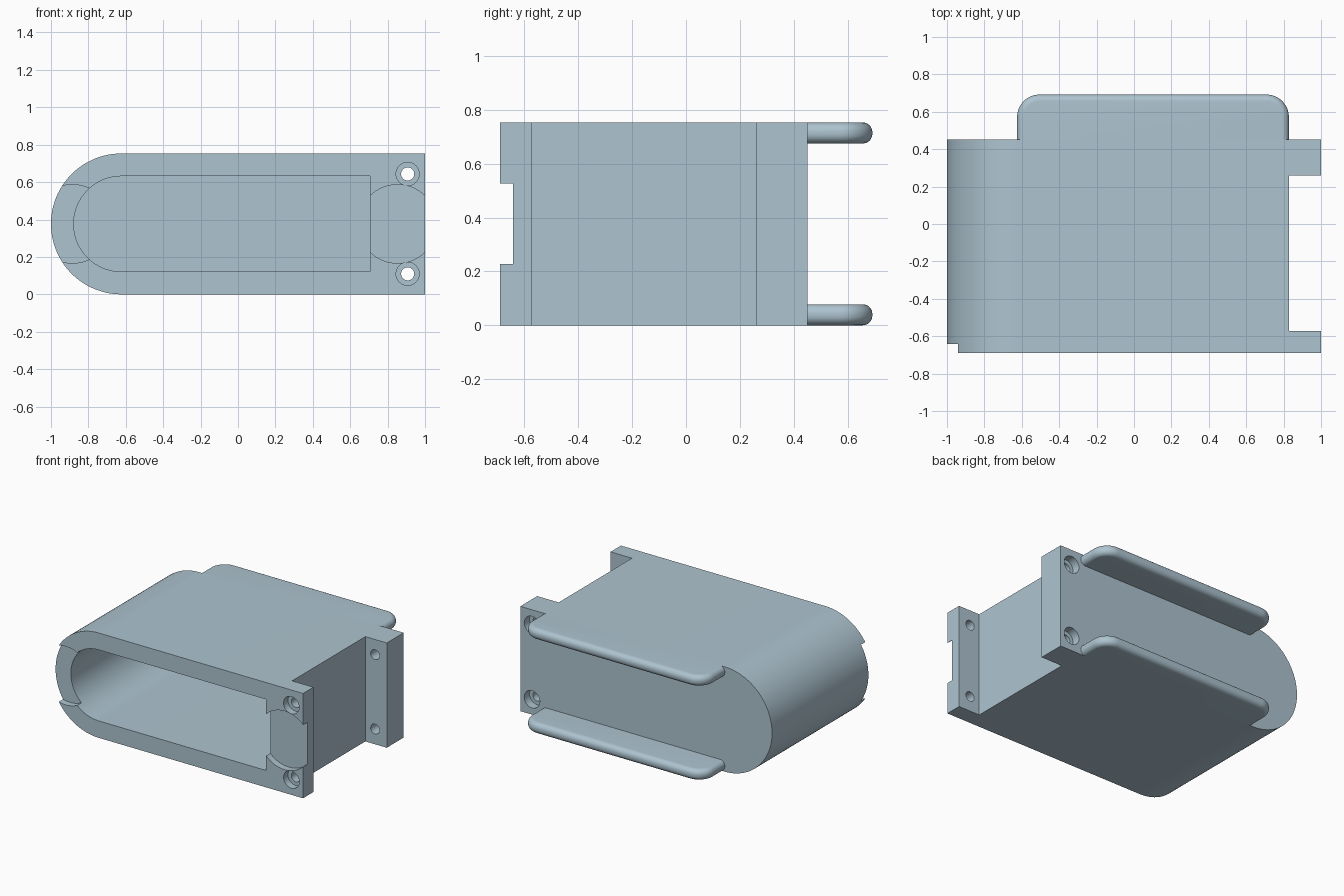
import bpy, bmesh
from math import sin, cos, pi

cube = bpy.data.objects.get("Cube")
if cube:
    bpy.data.objects.remove(cube, do_unlink=True)

mat = bpy.data.materials.new("pale steel blue")
mat.use_nodes = True
COLOR = (0.42, 0.55, 0.63, 1)
mat.diffuse_color = COLOR
mat.node_tree.nodes["Principled BSDF"].inputs["Base Color"].default_value = COLOR

H = 0.753                     # body height
MID = H / 2
FRONT, BACK = -0.69, 0.452    # body depth range
ROUND_X = -1 + MID            # centre of the rounded end


def make_object(name, bm):
    bmesh.ops.recalc_face_normals(bm, faces=bm.faces)
    mesh = bpy.data.meshes.new(name)
    bm.to_mesh(mesh)
    bm.free()
    mesh.materials.append(mat)
    obj = bpy.data.objects.new(name, mesh)
    bpy.context.collection.objects.link(obj)
    return obj


def extrude_y(name, profile, y0, y1):
    """Solid from an x-z profile, running from y0 to y1."""
    bm = bmesh.new()
    face = bm.faces.new([bm.verts.new((x, y0, z)) for x, z in profile])
    new = bmesh.ops.extrude_face_region(bm, geom=[face])["geom"]
    verts = [v for v in new if isinstance(v, bmesh.types.BMVert)]
    bmesh.ops.translate(bm, verts=verts, vec=(0, y1 - y0, 0))
    return make_object(name, bm)


def arc(cx, cz, r, a0, a1, n):
    return [(cx + r * cos(a0 + (a1 - a0) * i / n),
             cz + r * sin(a0 + (a1 - a0) * i / n)) for i in range(n + 1)]


def d_profile(r, right):
    """Half-round on the left, square on the right."""
    return arc(ROUND_X, MID, r, pi / 2, 3 * pi / 2, 64) + [(right, MID - r), (right, MID + r)]


def cylinder(name, x, z, r, y0, y1, n=48):
    return extrude_y(name, arc(x, z, r, 0, 2 * pi, n)[:-1], y0, y1)


def cut(target, cutter):
    cutter.hide_render = True
    mod = target.modifiers.new("cut", "BOOLEAN")
    mod.operation = "DIFFERENCE"
    mod.solver = "EXACT"
    mod.object = cutter
    bpy.context.view_layer.objects.active = target
    bpy.ops.object.modifier_apply(modifier=mod.name)
    bpy.data.objects.remove(cutter, do_unlink=True)


def smooth(obj):
    bpy.ops.object.select_all(action="DESELECT")
    obj.select_set(True)
    bpy.context.view_layer.objects.active = obj
    bpy.ops.object.shade_smooth_by_angle(angle=0.6)


# Hollow housing, open at the front
housing = extrude_y("housing", d_profile(MID, 1), FRONT, BACK)
cut(housing, extrude_y("cavity_cutter", d_profile(0.255, 0.706), FRONT - 0.1, BACK - 0.12))

# Recess on the square end that leaves a front and a back flange
recess = [(0.83, -0.1), (1.1, -0.1), (1.1, H + 0.1), (0.83, H + 0.1)]
cut(housing, extrude_y("recess_cutter", recess, -0.572, 0.26))

# Shallow round finger notches in the front rim
for x in (-0.885, 0.853):
    cut(housing, cylinder("notch_cutter", x, MID, 0.21, FRONT - 0.1, FRONT + 0.048, 64))

# Counterbored screw holes through both flanges
for z in (MID - 0.267, MID + 0.267):
    cut(housing, cylinder("hole_cutter", 0.907, z, 0.035, FRONT - 0.1, BACK + 0.1, 32))
    cut(housing, cylinder("front_bore_cutter", 0.907, z, 0.062, FRONT - 0.1, FRONT + 0.05, 32))
    cut(housing, cylinder("back_bore_cutter", 0.907, z, 0.062, BACK - 0.06, BACK + 0.1, 32))
smooth(housing)


# Rounded lips that continue the top and bottom walls past the back
def lip(name, z0, thick=0.078, edge=0.036, corner=0.12, steps=8):
    x0, x1, y1 = -0.625, 0.828, 0.692
    bm = bmesh.new()
    rings = []
    for side in (-1, 1):
        for i in range(steps + 1):
            a = pi / 2 * (i / steps if side > 0 else 1 - i / steps)
            inset = edge * (1 - cos(a))
            z = z0 + thick / 2 + side * (thick / 2 - edge + edge * sin(a))
            r = corner - inset
            path = [(x1 - inset, BACK)]
            path += arc(x1 - corner, y1 - corner, r, 0, pi / 2, 16)
            path += arc(x0 + corner, y1 - corner, r, pi / 2, pi, 16)
            path += [(x0 + inset, BACK)]
            rings.append([bm.verts.new((x, y, z)) for x, y in path])
    for low, high in zip(rings, rings[1:]):
        for i in range(len(low) - 1):
            bm.faces.new((low[i], low[i + 1], high[i + 1], high[i]))
    bm.faces.new(rings[0])
    bm.faces.new(rings[-1])
    smooth(make_object(name, bm))


lip("bottom_lip", 0)
lip("top_lip", H - 0.078)
